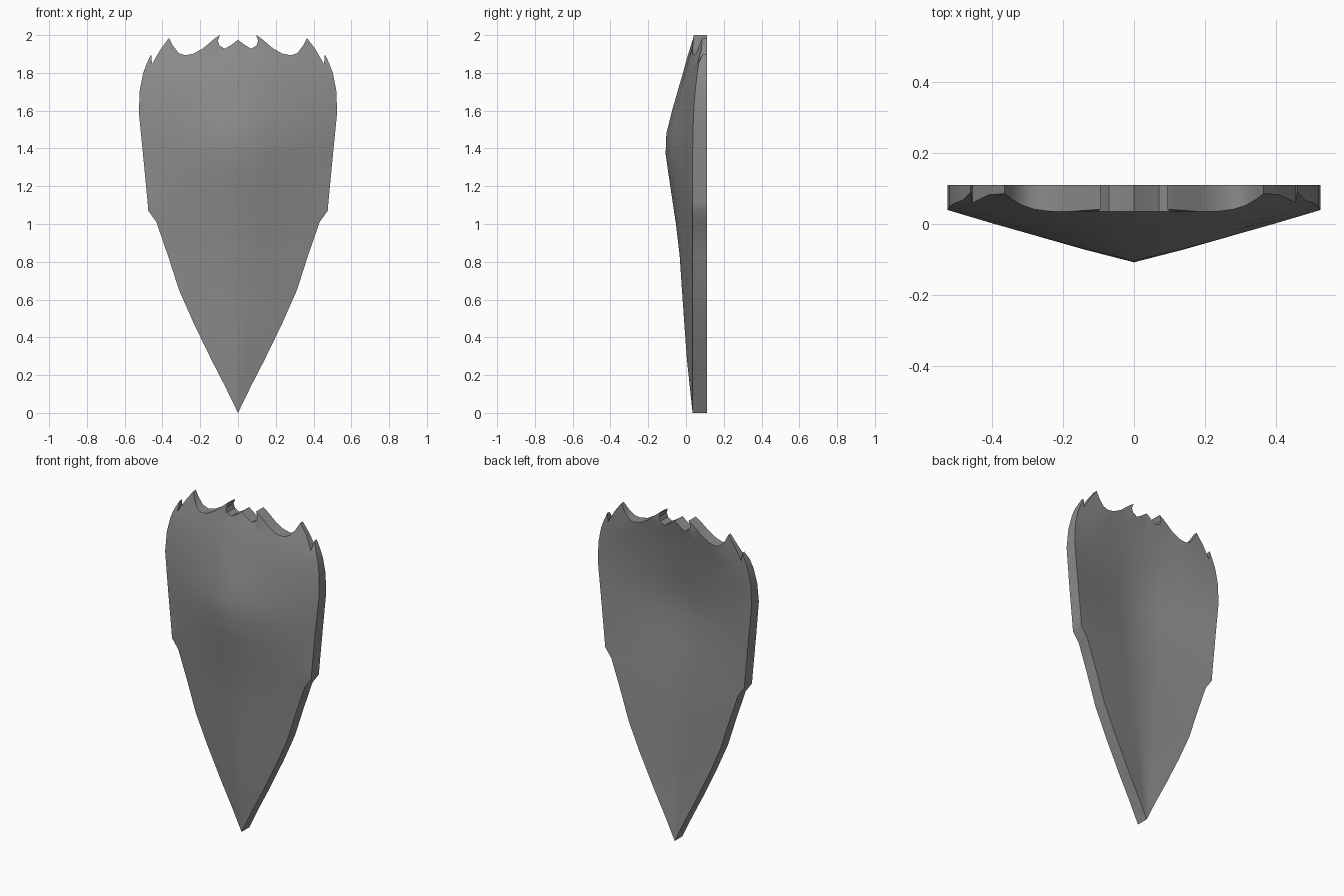
import bpy
from mathutils import Vector
from mathutils.geometry import delaunay_2d_cdt

if "Cube" in bpy.data.objects:
    bpy.data.objects.remove(bpy.data.objects["Cube"])

BACK = 0.11    # depth of the rear rim
THICK = 0.075  # plate thickness at the rim
HOLLOW = 0.68  # how far the back follows the bulge of the front

# right half of the silhouette (x, z), from the bottom tip to the top centre
HALF = [(0, 0), (.068, .14), (.14, .28), (.237, .48), (.312, .65), (.37, .83), (.432, 1.01),
        (.475, 1.07), (.479, 1.12), (.503, 1.37), (.525, 1.59), (.52, 1.71), (.502, 1.8),
        (.483, 1.85), (.46, 1.9), (.455, 1.847), (.41, 1.925), (.365, 1.985),
        (.345, 1.945), (.315, 1.905), (.28, 1.893), (.235, 1.902), (.185, 1.93), (.12, 1.985),
        (.095, 2.0), (.107, 1.97), (.098, 1.945), (.07, 1.928), (.04, 1.945), (0, 1.975)]
# depth of the central ridge, depth of the rim, half width and roundness, against height
RIDGE = [(0, .035), (.3, .003), (.6, -.018), (.9, -.038), (1.15, -.076), (1.37, -.108),
         (1.48, -.104), (1.6, -.074), (1.8, -.016), (2, .038)]
RIM = [(0, .035), (1.5, .035), (1.6, .04), (1.75, .054), (1.85, .077), (1.9, .11), (2, .145)]
WIDTH = [(z, x) for x, z in HALF[:11]] + [(2, .525)]
ROUND = [(0, 1.05), (1.5, 1.08), (1.6, 1.12), (1.9, 1.75), (2, 2)]


def lookup(table, z):
    for (a, p), (b, q) in zip(table, table[1:]):
        if z <= b:
            return p + (q - p) * (z - a) / (b - a)
    return table[-1][1]


def depth(x, z):
    """Depth of the keeled front face."""
    w = lookup(WIDTH, z)
    t = min(abs(x) / w, 1) if w > 1e-4 else 1
    ridge, rim = lookup(RIDGE, z), lookup(RIM, z)
    return ridge + (rim - ridge) * t ** lookup(ROUND, z)


# outline and inner points shared by the front and the back
outline = HALF + [(-x, z) for x, z in HALF[-2:0:-1]]
n = len(outline)
points = [Vector(p) for p in outline]
edges = [(i, (i + 1) % n) for i in range(n)]
levels = [.14, .28, .48, .65, .83, 1.0, 1.12, 1.25, 1.37, 1.48, 1.6, 1.71, 1.8, 1.87]
ridge_ids = [0]
for z in levels:
    w = lookup(WIDTH, z)
    for f in (0, .28, .53, .78):
        if f > .7 and z > 1.82:
            continue
        for s in ((1, -1) if f else (1,)):
            if not f:
                ridge_ids.append(len(points))
            points.append(Vector((s * f * w, z)))
ridge_ids.append(len(HALF) - 1)
edges += list(zip(ridge_ids, ridge_ids[1:]))
flat, _, tris, *_ = delaunay_2d_cdt(points, edges, [list(range(n))], 1, 1e-6)

# keeled front, hollow back following it, and the wall between them
m = len(flat)
verts = []
for i, p in enumerate(flat):
    y = depth(p.x, p.y)
    verts.append((p.x, max(y, .035) if i < n else y, p.y))
for i, (x, y, z) in enumerate(verts[:]):
    hollow = max(BACK - THICK - y, 0) * HOLLOW
    verts.append((x, BACK if i < n else BACK - hollow, z))
faces = [tuple(t) for t in tris]
faces += [tuple(m + i for i in reversed(t)) for t in tris]
faces += [(i, m + i, m + (i + 1) % n, (i + 1) % n) for i in range(n)]

mesh = bpy.data.meshes.new("shield")
mesh.from_pydata(verts, [], faces)
mesh.validate()
shield = bpy.data.objects.new("shield", mesh)
bpy.context.collection.objects.link(shield)

grey = bpy.data.materials.new("dull grey metal")
grey.diffuse_color = (.26, .26, .26, 1)
grey.use_nodes = True
grey.node_tree.nodes["Principled BSDF"].inputs["Base Color"].default_value = grey.diffuse_color
mesh.materials.append(grey)

bpy.context.view_layer.objects.active = shield
shield.select_set(True)
bpy.ops.object.mode_set(mode='EDIT')
bpy.ops.mesh.select_all(action='SELECT')
bpy.ops.mesh.normals_make_consistent(inside=False)
bpy.ops.object.mode_set(mode='OBJECT')
bpy.ops.object.shade_smooth_by_angle(angle=.6)
